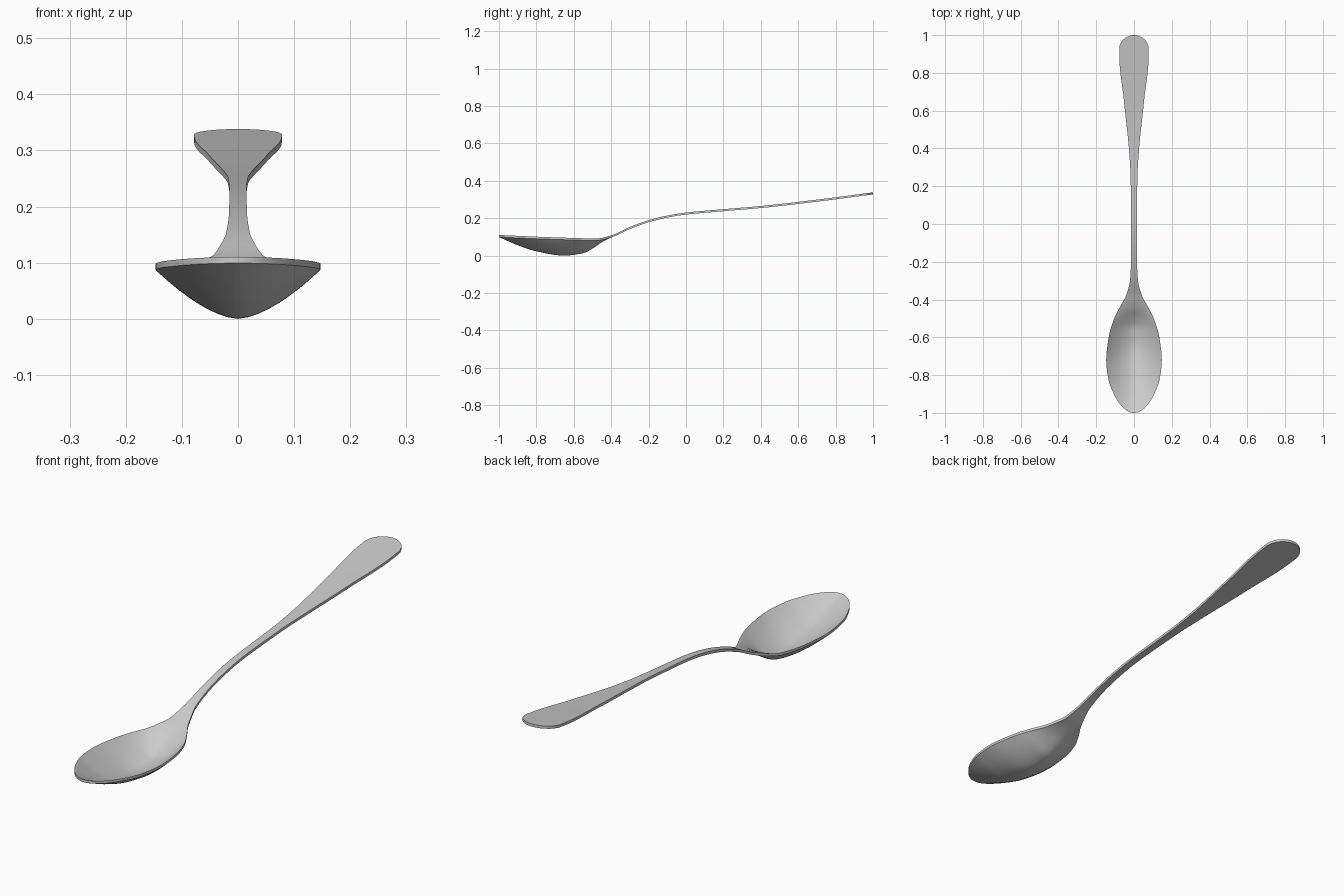
import bpy, bmesh, math

if "Cube" in bpy.data.objects:
    bpy.data.objects.remove(bpy.data.objects["Cube"])

THICK = 0.011
STATIONS, ACROSS = 160, 24

# Half width along y (outline seen from above)
WIDTH = [(-1, 0), (-0.97, 0.06), (-0.9, 0.107), (-0.82, 0.136), (-0.72, 0.147),
         (-0.6, 0.134), (-0.5, 0.105), (-0.44, 0.075), (-0.38, 0.042), (-0.3, 0.021),
         (-0.2, 0.016), (0, 0.015), (0.25, 0.018), (0.4, 0.027), (0.65, 0.053),
         (0.9, 0.078), (0.93, 0.078), (0.96, 0.069), (0.985, 0.046), (1, 0)]
# Height of the upper edge along y (side profile)
EDGE = [(-1, 0.11), (-0.8, 0.101), (-0.6, 0.094), (-0.48, 0.091), (-0.4, 0.108),
        (-0.3, 0.153), (-0.2, 0.189), (-0.1, 0.214), (0, 0.23), (0.2, 0.248),
        (0.4, 0.265), (0.7, 0.299), (1, 0.338)]
# Depth of the bowl below its rim
DEPTH = [(-1, 0), (-0.9, 0.039), (-0.8, 0.067), (-0.66, 0.085), (-0.55, 0.069),
         (-0.5, 0.043), (-0.45, 0.012), (-0.39, 0), (1, 0)]


def smooth_curve(pts):
    """Monotone cubic interpolation through (position, value) points."""
    n = len(pts)
    h = [pts[i + 1][0] - pts[i][0] for i in range(n - 1)]
    s = [(pts[i + 1][1] - pts[i][1]) / h[i] for i in range(n - 1)]
    m = [s[0]] + [2 * a * b / (a + b) if a * b > 0 else 0 for a, b in zip(s, s[1:])] + [s[-1]]

    def value(x):
        i = max(k for k in range(n - 1) if k == 0 or pts[k][0] <= x)
        t = (x - pts[i][0]) / h[i]
        return ((1 + 2 * t) * (1 - t) ** 2 * pts[i][1] + t * (1 - t) ** 2 * h[i] * m[i]
                + t * t * (3 - 2 * t) * pts[i + 1][1] + t * t * (t - 1) * h[i] * m[i + 1])
    return value


# Squared widths interpolate to properly rounded tips
width_sq = smooth_curve([(y, w * w) for y, w in WIDTH])
edge, depth = smooth_curve(EDGE), smooth_curve(DEPTH)

# Loft closed cross-sections from bowl tip to handle end
bm = bmesh.new()
rings = []
us = [math.sin(math.pi * (k / ACROSS - 0.5)) for k in range(ACROSS + 1)]
for i in range(STATIONS + 1):
    y = -math.cos(math.pi * i / STATIONS)
    w = math.sqrt(max(width_sq(y), 1e-6))
    top = [(u * w, y, edge(y) - depth(y) * (1 - abs(u) ** 1.65)) for u in us]
    bottom = [(x, y, z - THICK) for x, y, z in reversed(top)]
    rings.append([bm.verts.new(p) for p in top + bottom])
for a, b in zip(rings, rings[1:]):
    for k in range(len(a)):
        j = (k + 1) % len(a)
        bm.faces.new((a[k], a[j], b[j], b[k]))
bm.faces.new(rings[0])
bm.faces.new(rings[-1])
bmesh.ops.recalc_face_normals(bm, faces=bm.faces)

# Rest the bowl on the ground
low = min(v.co.z for v in bm.verts)
bmesh.ops.translate(bm, verts=bm.verts, vec=(0, 0, -low))

mesh = bpy.data.meshes.new("spoon")
bm.to_mesh(mesh)
bm.free()
spoon = bpy.data.objects.new("spoon", mesh)
bpy.context.collection.objects.link(spoon)
bpy.context.view_layer.objects.active = spoon
spoon.select_set(True)
bpy.ops.object.shade_smooth_by_angle(angle=math.radians(40))
